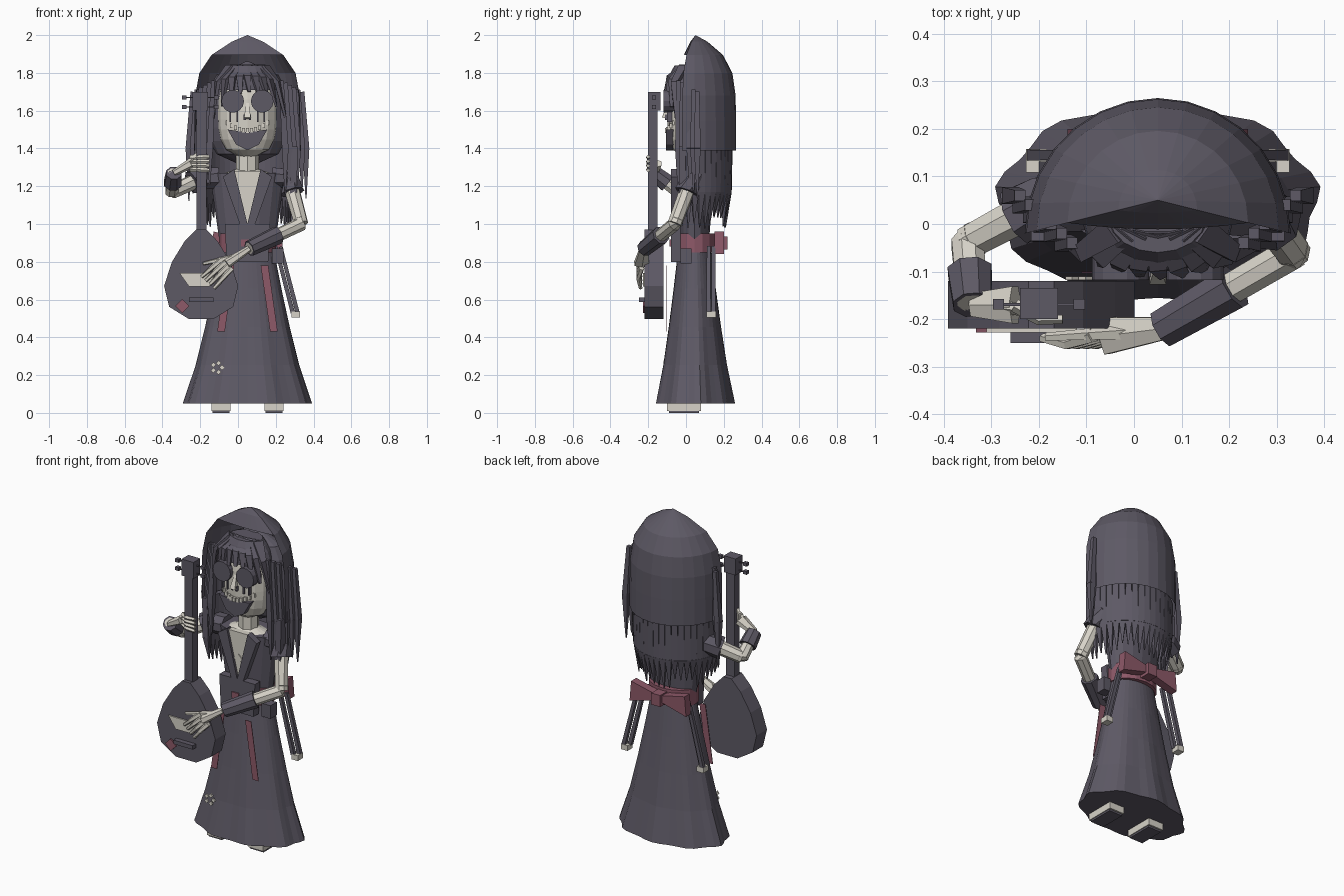
import bpy, random
from math import sin, cos, pi, sqrt
from mathutils import Vector

random.seed(4)
if "Cube" in bpy.data.objects:
    bpy.data.objects.remove(bpy.data.objects["Cube"])
CX = .05  # symmetry axis of the figure


def material(name, *rgb):
    mat = bpy.data.materials.new(name)
    mat.use_nodes = True
    mat.diffuse_color = (*rgb, 1)
    mat.node_tree.nodes["Principled BSDF"].inputs["Base Color"].default_value = (*rgb, 1)
    return mat


DARK = material("charcoal cloth", .11, .1, .13)
BONE = material("pale bone", .68, .65, .58)
RED = material("dusty red", .27, .1, .14)


def skin_rings(name, rings, mat, closed=True):
    """Bridge equal rings of points; closed rings also get end caps."""
    count, last = len(rings[0]), len(rings) - 1
    faces = []
    for row in range(last):
        for i in range(count if closed else count - 1):
            j = (i + 1) % count
            low, high = row * count, (row + 1) * count
            faces.append((low + i, low + j, high + j, high + i))
    if closed:
        faces.append(tuple(reversed(range(count))))
        faces.append(tuple(range(last * count, last * count + count)))
    mesh = bpy.data.meshes.new(name)
    mesh.from_pydata([point for ring in rings for point in ring], [], faces)
    mesh.materials.append(mat)
    bpy.context.collection.objects.link(bpy.data.objects.new(name, mesh))


def turns(count, offset=0):
    return [2 * pi * (i + offset) / count for i in range(count)]


def loft(name, bottom, top, width, depth_ratio, centre_y, mat, sides=16, steps=4, wave=0):
    """Stack of ellipses whose half width is a function of height from 0 to 1."""
    rings = []
    for step in range(steps + 1):
        t = step / steps
        ring = []
        for a in turns(sides):
            r = width(t) * (1 + wave * (1 - t) * sin(9 * a))
            ring.append((CX + r * cos(a), centre_y + r * depth_ratio * sin(a), bottom + t * (top - bottom)))
        rings.append(ring)
    skin_rings(name, rings, mat)


def tube(name, path, start, end, mat, sides=6, flat=1):
    """Tapered tube along a path, from radius start to radius end."""
    path = [Vector(p) for p in path]
    last = len(path) - 1
    rings = []
    for i, p in enumerate(path):
        turn = (path[min(i + 1, last)] - path[max(i - 1, 0)]).to_track_quat('Z', 'Y')
        r = start + (end - start) * i / last
        rings.append([p + turn @ Vector((r * cos(a), r * flat * sin(a), 0)) for a in turns(sides, .5)])
    skin_rings(name, rings, mat)


def prism(name, outline, front, back, mat):
    """Outline in x and z, extruded from front to back."""
    skin_rings(name, [[(x, y, z) for x, z in outline] for y in (front, back)], mat)


def box(name, x, z, half_width, half_height, front, back, mat):
    outline = [(x + i * half_width, z + j * half_height) for i, j in ((-1, -1), (1, -1), (1, 1), (-1, 1))]
    prism(name, outline, front, back, mat)


def mirrored(half):
    """Complete an outline from its right half, given as distance from the axis and z."""
    return [(CX + x, z) for x, z in half] + [(CX - x, z) for x, z in reversed(half) if x]


def disc(x, z, radius, sides):
    return [(x + radius * cos(a), z + radius * sin(a)) for a in turns(sides)]


def egg(t):
    return sqrt(max(.002, 1 - abs(2 * t - 1) ** 3))


# Dress, belt, front panel and back bow
loft("skirt", .05, .86, lambda t: .335 - .195 * t ** .8, .62, .045, DARK, sides=40, wave=.035)
loft("bodice", .85, 1.27, lambda t: .14 + .06 * t, .52, .045, DARK)
loft("belt", .85, .95, lambda t: .15, .75, .045, RED, steps=1)
prism("waist_panel", mirrored([(.11, .8), (.12, 1)]), -.08, -.03, DARK)
box("belt_clasp", CX - .01, .9, .024, .018, -.087, -.08, RED)
prism("bow", mirrored([(0, .89), (.19, .84), (.18, .96), (0, .92)]), .15, .2, RED)
box("bow_knot", CX, .9, .03, .035, .14, .22, RED)
box("belt_pouch", .21, .83, .03, .04, -.03, .03, DARK)

# Chest opening and pendant
prism("chest", mirrored([(0, 1), (.08, 1.28)]), -.065, -.03, BONE)
loft("shoulder_skin", 1.27, 1.29, lambda t: .12 - .06 * t, .6, .03, BONE, steps=1)
loft("neck", 1.27, 1.42, lambda t: .06, .9, .03, BONE, sides=8, steps=1)
prism("pendant", disc(CX, 1.12, .03, 4), -.07, -.06, BONE)

# Paired dress parts: lapels, ribbons, bow tails and feet
for side in (-1, 1):
    def across(x):
        return CX + side * x

    lapel = [(.07, 1.29), (0, 1), (.03, .97), (.13, 1.25)]
    ribbon = [(.07, .78), (.11, .78), (.16, .43), (.12, .43)]
    prism("lapel", [(across(x), z) for x, z in lapel], -.08, -.04, DARK)
    prism("front_ribbon", [(across(x), z) for x, z in ribbon], -.103, -.1, RED)
    for shift in (0, .025):
        top, end = ((across(x + shift), .12 + shift, z) for x, z in ((.15, .88), (.24, .53)))
        tube("bow_tail", [top, end], .014, .016, DARK, sides=4)
    box("tail_tip", across(.255), .52, .022, .016, .108, .158, BONE)
    box("foot", across(.14), .04, .05, .03, -.1, .08, BONE)
    box("sole", across(.14), .005, .045, .006, -.09, .07, DARK)

# Skirt flower
for a in turns(5):
    prism("petal", disc(.025 * cos(a) - .11, .24 + .025 * sin(a), .014, 4), -.118, -.11, BONE)

# Head and face
loft("face", 1.34, 1.82, lambda t: .155 * egg(t), .7, .01, BONE, steps=9)
loft("hairline", 1.71, 1.84, lambda t: .16 - .06 * t * t, .7, .01, DARK)
loft("hair_mass", 1.3, 1.86, lambda t: .215 * egg(t), .55, .1, DARK, steps=8)
for side in (-1, 1):
    prism("eye", disc(CX + side * .078, 1.65, .06, 14), -.118, -.04, DARK)
    box("nostril", CX + side * .014, 1.565, .006, .014, -.112, -.09, DARK)
    for spread in (.055, .09):
        box("tear_line", CX + side * spread, 1.57, .004, .03, -.1, -.07, DARK)
tube("nose", [(CX, -.09, 1.64), (CX, -.11, 1.56)], .01, .025, BONE, sides=4)
prism("mouth", mirrored([(0, 1.39), (.06, 1.42), (.105, 1.5), (0, 1.485)]), -.105, -.05, DARK)
for i in range(-5, 6):
    curve = .0016 * i * i
    box("tooth", CX + i * .021, 1.495 + curve, .008, .012, curve - .112, curve - .08, BONE)

# Fringe across the forehead
for i in range(-4, 5):
    lean = i / 4
    bend = lean * lean
    root = (CX + .09 * lean, -.01, 1.83)
    middle = (CX + .16 * lean, -.09 + .03 * bend, 1.78 - .03 * bend)
    tip = (CX + .19 * lean + .01, -.11 + .06 * bend, 1.7 - .14 * bend)
    tube("fringe_lock", [root, middle, tip], .04, .012, DARK, sides=4, flat=.6)

# Hood: open half dome at the back, closed above the forehead by a brim
heights = [1 - (1 - step / 6) ** 1.6 for step in range(7)]
dome, brim = [], []
for t in heights:
    size, z = 1 - t ** 6, 1.39 + .61 * t
    front = .05 - .07 * size
    arc = [pi * i / 14 for i in range(15)]
    dome.append([(CX + .28 * size * cos(a), front + .285 * size * sin(a), z) for a in arc])
    if z > 1.8:
        spans = [i / 4 for i in range(-4, 5)]
        brim.append([(CX + .28 * size * u, front - .02 * size * (1 - u * u), z) for u in spans])
skin_rings("hood", dome, DARK, closed=False)
skin_rings("hood_brim", brim, DARK, closed=False)

# Strands below the hood all around the back
for i in range(24):
    a = pi * i / 23
    lengths = ((.25, 1.41), (.243, 1.17), (.23, random.uniform(.97, 1.05)))
    path = [(CX + r * cos(a), r * sin(a) - .02, z) for r, z in lengths]
    tube("back_strand", path[:2], .023, .026, DARK, sides=4)
    tube("back_strand_tip", path[1:], .026, .003, DARK, sides=4)

# Long locks framing the face
for side in (-1, 1):
    for i in range(6):
        out, y = .18 + .022 * i, .02 * i - .04
        end = random.uniform(1.1, 1.22)
        path = [(CX + side * x, y, z) for x, z in ((out, 1.76 - .012 * i), (out + .02, 1.4), (out + .02, end))]
        tube("side_lock", path[:2], .016, .025, DARK, sides=4)
        tube("side_lock_tip", path[1:], .025, .004, DARK, sides=4)


def arm(side, shoulder, elbow, wrist, knuckles, tips, spread):
    """Sleeve, bare arm, cuff and hand, from joint positions."""
    shoulder, elbow, wrist, knuckles, tips, spread = map(Vector, (shoulder, elbow, wrist, knuckles, tips, spread))
    collar = Vector((CX, .04, 1.25)).lerp(shoulder, .6)
    tube(side + "_sleeve", [collar, shoulder, shoulder.lerp(elbow, .3)], .06, .065, DARK, sides=8)
    tube(side + "_upper_arm", [shoulder, elbow], .043, .038, BONE, sides=8)
    tube(side + "_forearm", [elbow.lerp(shoulder, .1), elbow, wrist], .04, .034, BONE, sides=8)
    tube(side + "_cuff", [elbow.lerp(wrist, .45), wrist], .05, .043, DARK, sides=8)
    palm = wrist.lerp(knuckles, .5)
    tube(side + "_palm", [wrist, palm, knuckles], .028, .045, BONE, flat=.6)
    for k in (-1.5, -.5, .5, 1.5):
        root, tip = knuckles + spread * k * .8, tips + spread * k
        bend = root.lerp(tip, .5) + Vector((0, -.015, 0))
        tube(side + "_finger", [root, bend, tip], .016, .01, BONE, sides=5)
    tube(side + "_thumb", [palm, knuckles.lerp(tips, .6) - spread * 3], .018, .009, BONE, sides=5)


arm("left", shoulder=(.27, .03, 1.24), elbow=(.335, -.06, 1), wrist=(.06, -.22, .87),
    knuckles=(-.06, -.235, .79), tips=(-.16, -.24, .69), spread=(.022, 0, -.02))
arm("right", shoulder=(-.2, .04, 1.24), elbow=(-.35, -.04, 1.17), wrist=(-.34, -.17, 1.27),
    knuckles=(-.25, -.17, 1.32), tips=(-.15, -.2, 1.32), spread=(0, 0, -.024))

# Guitar with a pear-shaped body
pear = [(.182 * cos(a) * (1 - .45 * sin(a)) - .195, .735 + .245 * sin(a)) for a in turns(12, .5)]
prism("guitar_body", pear, -.22, -.12, DARK)
box("guitar_neck", -.193, 1.28, .027, .34, -.2, -.15, DARK)
box("guitar_head", -.2, 1.65, .04, .05, -.2, -.135, DARK)
for z in (1.62, 1.67):
    box("peg_shaft", -.2, z, .085, .003, -.172, -.166, DARK)
    for x in (-.285, -.115):
        box("peg", x, z, .012, .01, -.18, -.158, DARK)
prism("guitar_plate", [(-.31, .74), (-.12, .74), (-.15, .67), (-.26, .67)], -.228, -.219, BONE)
prism("guitar_patch", disc(-.295, .565, .037, 4), -.228, -.219, RED)
box("guitar_bridge", -.195, .6, .065, .012, -.25, -.21, DARK)
